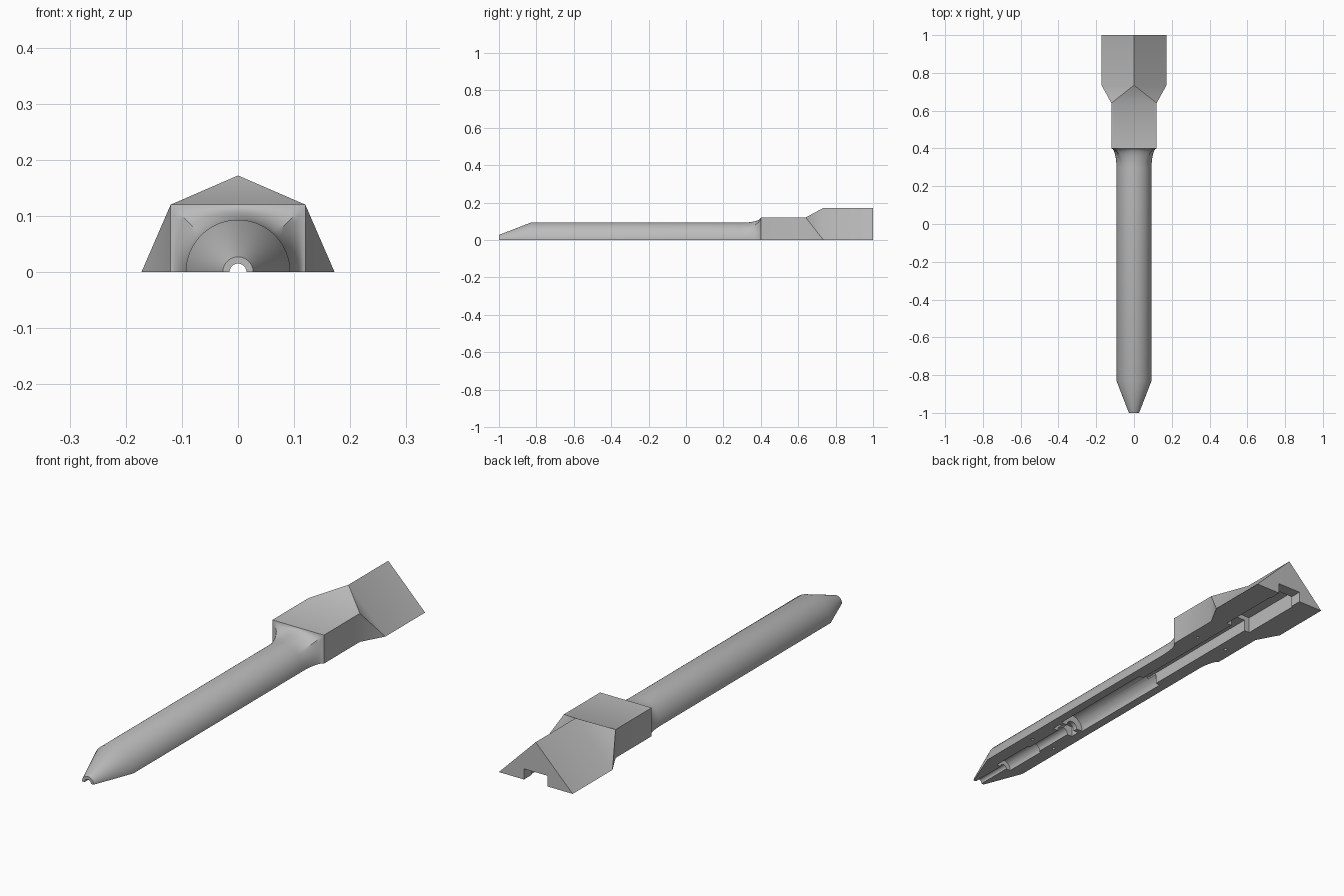
import bpy, bmesh, math

cube = bpy.data.objects.get("Cube")
if cube:
    bpy.data.objects.remove(cube, do_unlink=True)

# Single grey material
grey = bpy.data.materials.new("plain_grey")
grey.use_nodes = True
colour = (0.5, 0.5, 0.5, 1)
grey.diffuse_color = colour
grey.node_tree.nodes["Principled BSDF"].inputs["Base Color"].default_value = colour

STEPS = 48           # segments around the half round shaft
C1, C2 = STEPS // 4, 3 * STEPS // 4   # ring indices of the square corners


def section(y, radius, half_side, blend):
    """Half ring at y, blended from a circle to a square."""
    ring = []
    for i in range(STEPS + 1):
        a = math.pi * i / STEPS
        c, s = math.cos(a), math.sin(a)
        square = half_side / max(abs(c), abs(s))
        r = radius + (square - radius) * blend
        ring.append((r * c, y, max(0, r * s)))
    return ring


def build_object(name, bm):
    bmesh.ops.recalc_face_normals(bm, faces=bm.faces)
    mesh = bpy.data.meshes.new(name)
    bm.to_mesh(mesh)
    bm.free()
    mesh.materials.append(grey)
    obj = bpy.data.objects.new(name, mesh)
    bpy.context.collection.objects.link(obj)
    return obj


# Tapered tip, round shaft, flare and square handle as one loft
SIDE, WIDE = 0.12, 0.172
sections = [section(-1, 0.027, SIDE, 0), section(-0.83, 0.093, SIDE, 0)]
for k in range(11):
    t = math.sin(math.pi / 2 * k / 10)
    sections.append(section(0.3 + 0.1 * t, 0.093, SIDE, 1 - math.sqrt(max(0, 1 - t * t))))
sections.append(section(0.64, 0.093, SIDE, 1))

bm = bmesh.new()
rings = [[bm.verts.new(p) for p in s] for s in sections]
for a, b in zip(rings, rings[1:]):
    for i in range(STEPS):
        bm.faces.new((a[i], a[i + 1], b[i + 1], b[i]))

# Diamond end, turned an eighth from the square handle
near, far = [[bm.verts.new(p) for p in ((WIDE, y, 0), (0, y, WIDE), (-WIDE, y, 0))]
             for y in (0.735, 1)]
last = rings[-1]
for i in range(STEPS):
    target = near[0] if i < C1 else near[1] if i < C2 else near[2]
    bm.faces.new((last[i], last[i + 1], target))
bm.faces.new((last[C1], near[1], near[0]))
bm.faces.new((last[C2], near[2], near[1]))
for i in range(2):
    bm.faces.new((near[i], near[i + 1], far[i + 1], far[i]))

# End caps and flat underside
bm.faces.new(rings[0])
bm.faces.new(far)
right_edge = [r[0] for r in rings] + [near[0], far[0]]
left_edge = [r[-1] for r in rings] + [near[2], far[2]]
bm.faces.new(right_edge + left_edge[::-1])
body = build_object("half_casing", bm)


def box(x0, x1, y0, y1, top):
    bm = bmesh.new()
    bmesh.ops.create_cube(bm, size=1)
    for v in bm.verts:
        v.co = (x1 if v.co.x > 0 else x0, y1 if v.co.y > 0 else y0,
                top if v.co.z > 0 else -0.1)
    return build_object("cutter", bm)


def bore(radius, y0, y1):
    bm = bmesh.new()
    ends = []
    for y in (y0, y1):
        ends.append([bm.verts.new((radius * math.cos(a), y, radius * math.sin(a)))
                     for a in (math.tau * (i + 0.5) / 32 for i in range(32))])
    for i in range(32):
        j = (i + 1) % 32
        bm.faces.new((ends[0][i], ends[0][j], ends[1][j], ends[1][i]))
    for e in ends:
        bm.faces.new(e)
    return build_object("cutter", bm)


def pin_hole(x, y):
    bm = bmesh.new()
    bmesh.ops.create_cone(bm, cap_ends=True, segments=12, radius1=0.007,
                          radius2=0.007, depth=0.06)
    bmesh.ops.translate(bm, vec=(x, y, 0), verts=bm.verts)
    return build_object("cutter", bm)


# Cavities in the underside
cutters = [
    bore(0.015, -1.1, -0.8),               # tip channel
    bore(0.036, -0.84, -0.64),             # front chamber
    bore(0.026, -0.66, -0.4),              # neck
    box(-0.05, 0.05, -0.46, -0.42, 0.045), # cross slot
    bore(0.056, -0.4, 0.1),                # main chamber
    box(-0.035, 0.035, 0.05, 0.7, 0.05),   # long channel
    box(-0.06, 0.06, 0.67, 0.95, 0.07),    # rear pocket
    box(-0.055, 0.055, 0.9, 1.1, 0.045),   # rear opening
]
for side in (-1, 1):
    cutters += [pin_hole(side * 0.075, 0.5), pin_hole(side * 0.057, -0.585)]

for cutter in cutters:
    cutter.hide_render = True
    mod = body.modifiers.new("cavity", "BOOLEAN")
    mod.operation = "DIFFERENCE"
    mod.solver = "EXACT"
    mod.object = cutter

# Bake the cavities and remove the cutters
depsgraph = bpy.context.evaluated_depsgraph_get()
body.data = bpy.data.meshes.new_from_object(body.evaluated_get(depsgraph))
body.modifiers.clear()
for cutter in cutters:
    bpy.data.objects.remove(cutter, do_unlink=True)

bpy.ops.object.select_all(action="DESELECT")
body.select_set(True)
bpy.context.view_layer.objects.active = body
bpy.ops.object.shade_smooth_by_angle(angle=math.radians(30))
